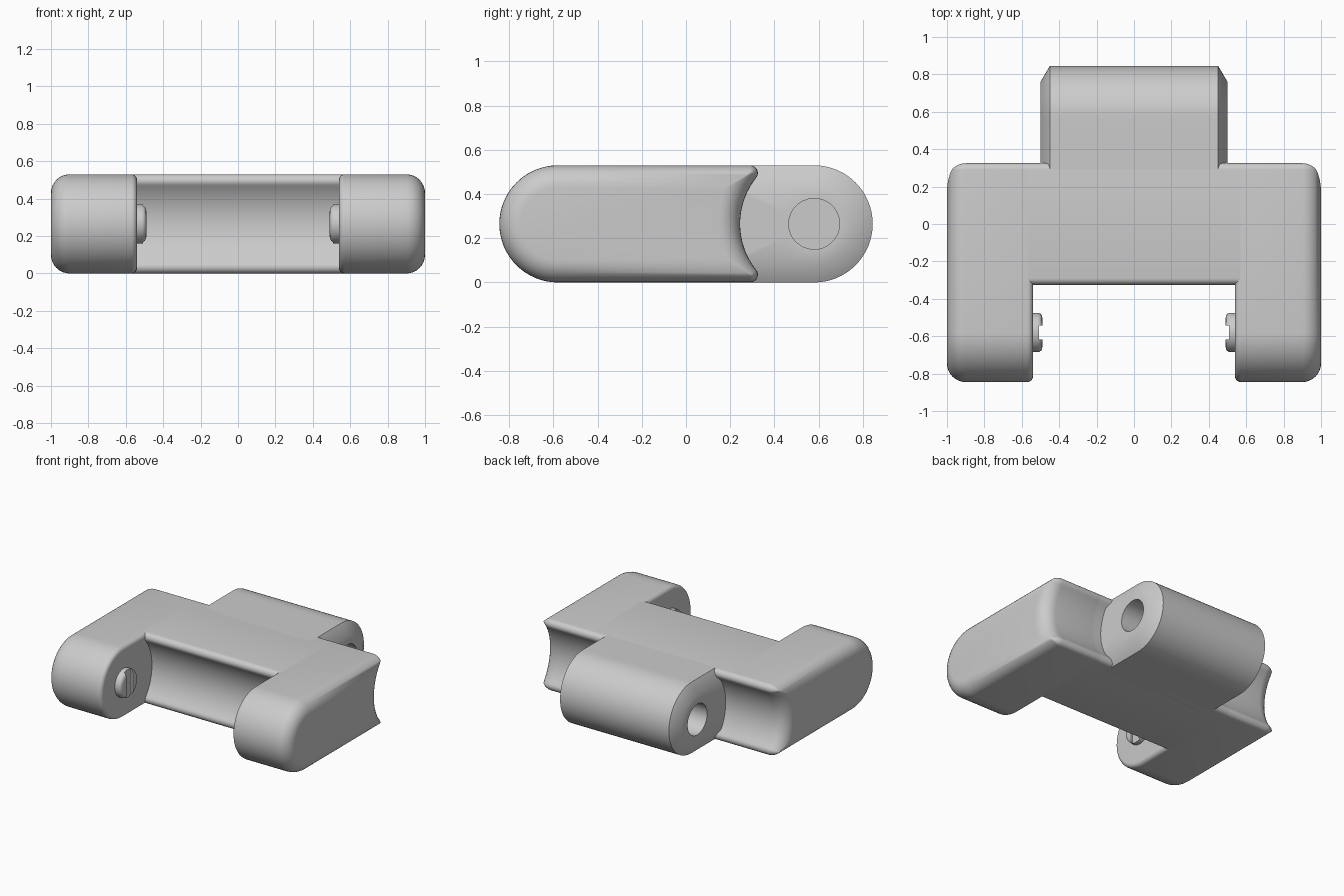
import bpy, bmesh
from math import sin, cos, pi, atan2, sqrt, radians

if "Cube" in bpy.data.objects:
    bpy.data.objects.remove(bpy.data.objects["Cube"])

R = 0.265      # half the link height
C = 0.58       # distance of both hinge axes from the centre
G = 0.335      # radius of the clearance grooves
F = 0.035      # fillet at the groove lips

metal = bpy.data.materials.new("grey metal")
metal.diffuse_color = (0.6, 0.6, 0.6, 1)
metal.use_nodes = True
metal.node_tree.nodes["Principled BSDF"].inputs["Base Color"].default_value = metal.diffuse_color


def arc(cy, cz, r, a0, a1, n):
    return [(cy + r * cos(a0 + (a1 - a0) * i / n),
             cz + r * sin(a0 + (a1 - a0) * i / n)) for i in range(n + 1)]


def groove_edge(d):
    """Concave edge with filleted lips, top to bottom, inset by d."""
    f = max(F - d, 0)
    h = R - d - f
    yc = C - sqrt((G + d + f) ** 2 - h * h)
    top = arc(yc, h, f, pi / 2, atan2(-h, C - yc), 8)
    a = atan2(h, yc - C)
    mid = arc(C, 0, G + d, a, 2 * pi - a, 24)
    return top + mid[1:-1] + [(y, -z) for y, z in reversed(top)]


def arm_profile(d):
    return arc(-C, 0, R - d, 1.5 * pi, 0.5 * pi, 32) + groove_edge(d)


def lug_profile(d):
    r, y0 = R - d, 0.22
    top = [(y0 + (C - y0) * i / 8, r) for i in range(8)]
    back = [(y0, -r + 2 * r * i / 12) for i in range(1, 12)]
    return top + arc(C, 0, r, pi / 2, -pi / 2, 32) + \
        [(y, -z) for y, z in reversed(top)] + back


def loft(name, loops, side=1):
    """Skin cross-sections given as (x, [(y, z), ...]) and cap the ends."""
    bm = bmesh.new()
    rings = [[bm.verts.new((side * x, y, z + R)) for y, z in pts] for x, pts in loops]
    for a, b in zip(rings, rings[1:]):
        n = len(a)
        for i in range(n):
            bm.faces.new((a[i], a[(i + 1) % n], b[(i + 1) % n], b[i]))
    bm.faces.new(rings[0])
    bm.faces.new(rings[-1])
    bmesh.ops.remove_doubles(bm, verts=bm.verts, dist=1e-5)
    bmesh.ops.recalc_face_normals(bm, faces=bm.faces)
    me = bpy.data.meshes.new(name)
    bm.to_mesh(me)
    bm.free()
    me.materials.append(metal)
    ob = bpy.data.objects.new(name, me)
    bpy.context.collection.objects.link(ob)
    return ob


def smooth(ob):
    bpy.ops.object.select_all(action='DESELECT')
    ob.select_set(True)
    bpy.context.view_layer.objects.active = ob
    bpy.ops.object.shade_smooth_by_angle(angle=radians(35))


# Side arms: small round on the inner edge, large round on the outer edge
quarter = [i * pi / 16 for i in range(9)]
arm = [(0.54 + 0.03 * (1 - cos(a)), arm_profile(0.03 * (1 - sin(a)))) for a in quarter]
arm += [(0.9 + 0.1 * sin(a), arm_profile(0.1 * (1 - cos(a)))) for a in quarter]

# Hinge pins: domed button with a screwdriver slot
pin = [(0.56, 0.105), (0.515, 0.105), (0.505, 0.103), (0.497, 0.097), (0.492, 0.088), (0.49, 0.076)]
pin = [(x, arc(-C, 0, r, 0, 2 * pi, 40)[:-1]) for x, r in pin]

for side, label in ((1, "right"), (-1, "left")):
    smooth(loft(label + "_arm", arm, side))
    button = loft(label + "_hinge_pin", pin, side)
    slot = [(-C - 0.038, -0.2), (-C + 0.038, -0.2), (-C + 0.038, 0.2), (-C - 0.038, 0.2)]
    cutter = loft("slot_cutter", [(0.45, slot), (0.507, slot)], side)
    cutter.hide_render = True
    mod = button.modifiers.new("slot", 'BOOLEAN')
    mod.operation, mod.solver, mod.object = 'DIFFERENCE', 'EXACT', cutter
    bpy.context.view_layer.objects.active = button
    bpy.ops.object.modifier_apply(modifier="slot")
    bpy.data.objects.remove(cutter)
    smooth(button)

# Middle web, grooved at the front and the back
edge = groove_edge(0)
web = edge + [(-y, z) for y, z in reversed(edge)]
smooth(loft("middle_web", [(-0.57, web), (0.57, web)]))

# Rear hinge lug with chamfered ends and blind pin holes
full, inset = lug_profile(0), lug_profile(0.085)
hole = [(C + 0.115 * cos(a), 0.115 * sin(a)) for a in (atan2(z, y - C) for y, z in inset)]
half = [(0.2, hole), (0.5, hole), (0.5, inset), (0.45, full)]
smooth(loft("hinge_lug", half + [(-x, p) for x, p in reversed(half)]))
